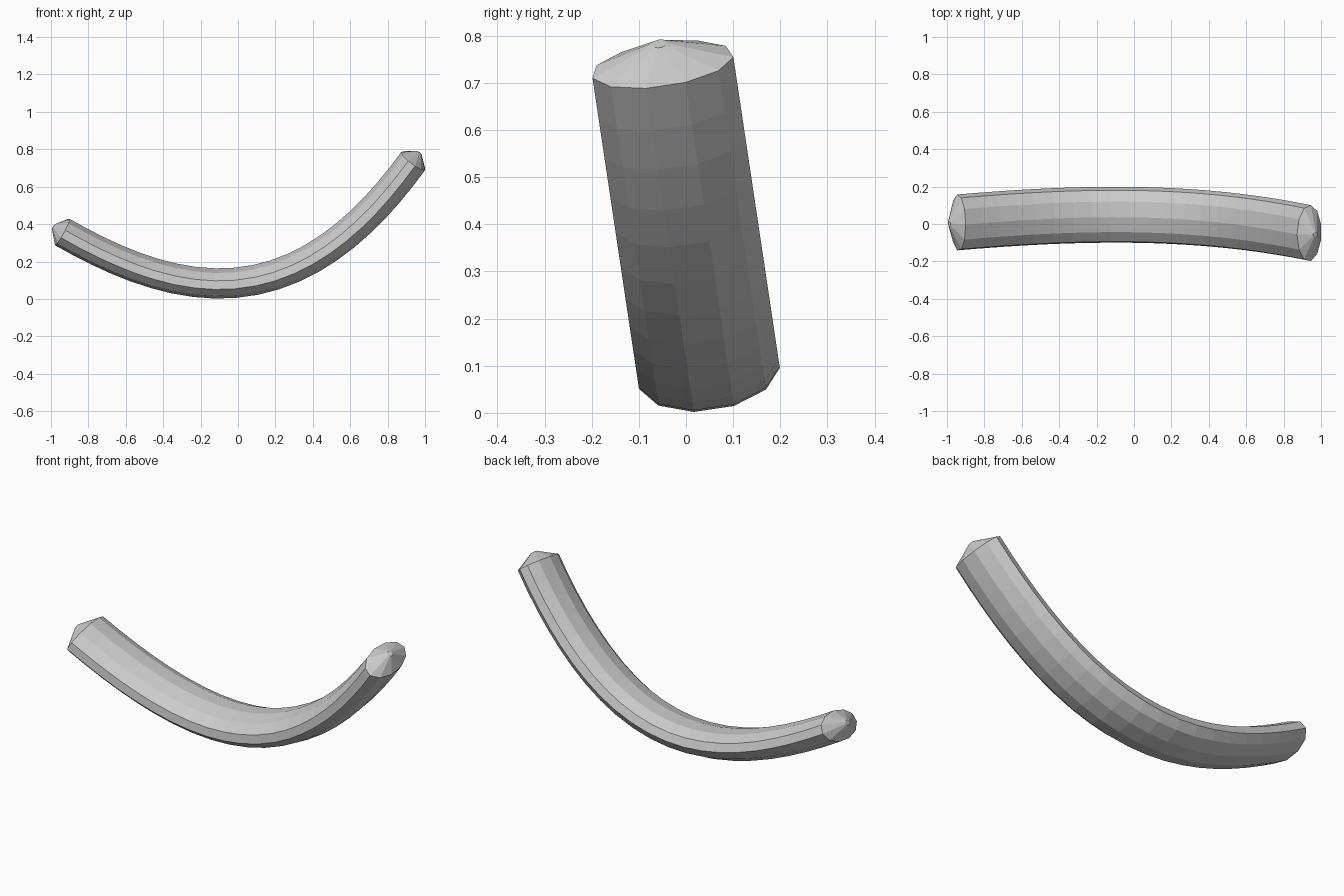
import bpy, bmesh, math
from mathutils import Vector

if "Cube" in bpy.data.objects:
    bpy.data.objects.remove(bpy.data.objects["Cube"])

SIDES, RINGS = 11, 20
A, B = 0.1525, 0.08                 # half width and half thickness of the section
TILT = math.radians(8.5)
SIDE = Vector((0, math.cos(TILT), math.sin(TILT)))
UP = Vector((0, -math.sin(TILT), math.cos(TILT)))
BASE = Vector((-0.10, 0.048, 0.084))   # lowest point of the centre line
D0, D1 = -0.84, 1.037


def height(d):
    return 0.493 * d * d + 0.118 * d ** 3


def frame(d):
    """Centre, tangent and in-plane normal of the bowed centre line."""
    slope = 0.986 * d + 0.354 * d * d
    x = Vector((1, 0, 0))
    tan = (x + UP * slope).normalized()
    nor = (UP - x * slope).normalized()
    return BASE + x * d + UP * height(d), tan, nor


def ring(bm, centre, nor, a, b):
    verts = []
    for i in range(SIDES):
        t = math.pi / 2 + 2 * math.pi * i / SIDES
        verts.append(bm.verts.new(centre + SIDE * a * math.cos(t) + nor * b * math.sin(t)))
    return verts


# even spacing along the curve
N = 400
ds = [D0 + (D1 - D0) * i / N for i in range(N + 1)]
lengths = [0]
for p, q in zip(ds, ds[1:]):
    lengths.append(lengths[-1] + math.hypot(q - p, height(q) - height(p)))
stations = []
for k in range(RINGS + 1):
    target = lengths[-1] * k / RINGS
    stations.append(ds[min(range(N + 1), key=lambda i: abs(lengths[i] - target))])

# bowed bar with a blunt cone on each end
bm = bmesh.new()
rings = []
c, t, n = frame(D0)
rings.append(ring(bm, c - t * 0.055, n, 0.015, 0.015))
for d in stations:
    c, t, n = frame(d)
    rings.append(ring(bm, c, n, A, B))
c, t, n = frame(D1)
rings.append(ring(bm, c + t * 0.055, n, 0.015, 0.015))
for r, s in zip(rings, rings[1:]):
    for i in range(SIDES):
        j = (i + 1) % SIDES
        bm.faces.new((r[i], r[j], s[j], s[i]))
bm.faces.new(rings[0])
bm.faces.new(rings[-1])
bmesh.ops.recalc_face_normals(bm, faces=bm.faces)
mesh = bpy.data.meshes.new("curved_bar")
bm.to_mesh(mesh)
bm.free()
bpy.context.collection.objects.link(bpy.data.objects.new("curved_bar", mesh))
